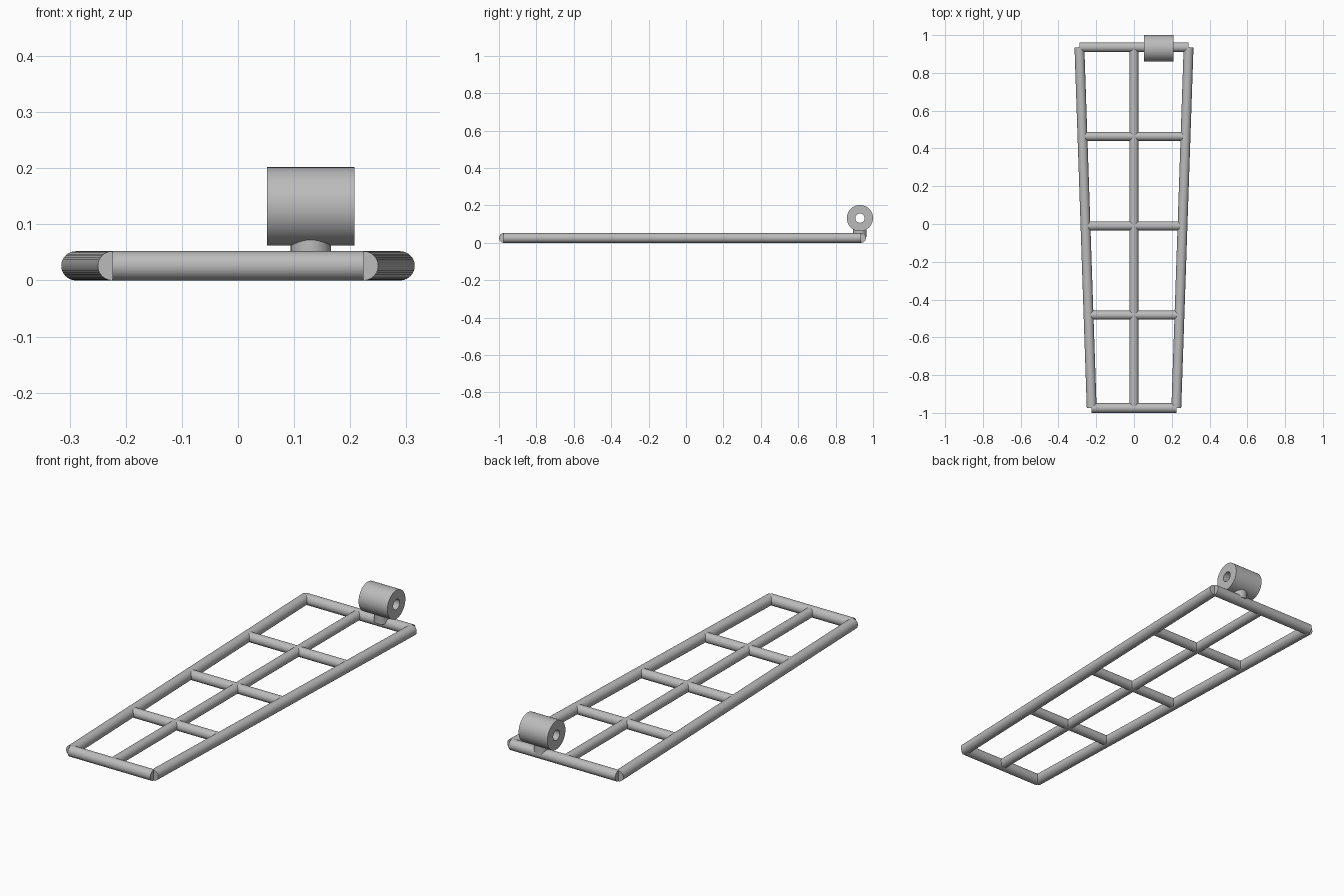
import bpy, bmesh, math
from mathutils import Vector

if "Cube" in bpy.data.objects:
    bpy.data.objects.remove(bpy.data.objects["Cube"])

GREY = (0.5, 0.5, 0.5, 1)
metal = bpy.data.materials.new("grey metal")
metal.use_nodes = True
metal.diffuse_color = GREY
metal.node_tree.nodes["Principled BSDF"].inputs["Base Color"].default_value = GREY


def tube(name, start, end, radius, bore=0, sides=40):
    """Round bar between two points, hollow when a bore is given."""
    start, end = Vector(start), Vector(end)
    axis = end - start
    turn = axis.to_track_quat('Z', 'Y')
    bm = bmesh.new()

    def ring(centre, r):
        steps = [2 * math.pi * i / sides for i in range(sides)]
        return [bm.verts.new(centre + turn @ Vector((r * math.cos(a), r * math.sin(a), 0)))
                for a in steps]

    def bridge(a, b):
        for i in range(sides):
            j = (i + 1) % sides
            bm.faces.new((a[i], a[j], b[j], b[i]))

    low, high = ring(start, radius), ring(end, radius)
    bridge(low, high)
    if bore:
        low_in, high_in = ring(start, bore), ring(end, bore)
        bridge(high, high_in)
        bridge(high_in, low_in)
        bridge(low_in, low)
    else:
        bm.faces.new(high)
        bm.faces.new(low[::-1])
    bmesh.ops.recalc_face_normals(bm, faces=bm.faces)
    mesh = bpy.data.meshes.new(name)
    bm.to_mesh(mesh)
    bm.free()
    mesh.materials.append(metal)
    obj = bpy.data.objects.new(name, mesh)
    bpy.context.collection.objects.link(obj)
    bpy.ops.object.select_all(action='DESELECT')
    obj.select_set(True)
    bpy.context.view_layer.objects.active = obj
    bpy.ops.object.shade_smooth_by_angle(angle=math.radians(40))
    return obj


R = 0.026            # outer frame bar radius
R_IN = 0.0235        # inner bar radius
FRONT, BACK = -0.974, 0.936
X_FRONT, X_BACK = 0.224, 0.289


def rail_x(y):
    return X_FRONT + (X_BACK - X_FRONT) * (y - FRONT) / (BACK - FRONT)


# Tapered outer frame
for side, s in (("left", 1), ("right", -1)):
    tube(side + "_rail", (s * X_FRONT, FRONT, R), (s * X_BACK, BACK, R), R)
tube("front_bar", (-X_FRONT, FRONT, R), (X_FRONT, FRONT, R), R)
tube("back_bar", (-X_BACK, BACK, R), (X_BACK, BACK, R), R)

# Inner bars
tube("centre_bar", (0, FRONT, R), (0, BACK, R), R_IN)
for name, y in (("front", -0.482), ("middle", -0.01), ("rear", 0.464)):
    x = rail_x(y)
    tube(name + "_cross_bar", (-x, y, R), (x, y, R), R_IN)

# Hinge sleeve on its short stem
HINGE_X, HINGE_Y, HINGE_Z = 0.13, 0.93, 0.132
tube("hinge_stem", (HINGE_X, HINGE_Y, 0.03), (HINGE_X, HINGE_Y, 0.09), 0.036)
tube("hinge_sleeve", (HINGE_X - 0.078, HINGE_Y, HINGE_Z),
     (HINGE_X + 0.078, HINGE_Y, HINGE_Z), 0.07, bore=0.025)
